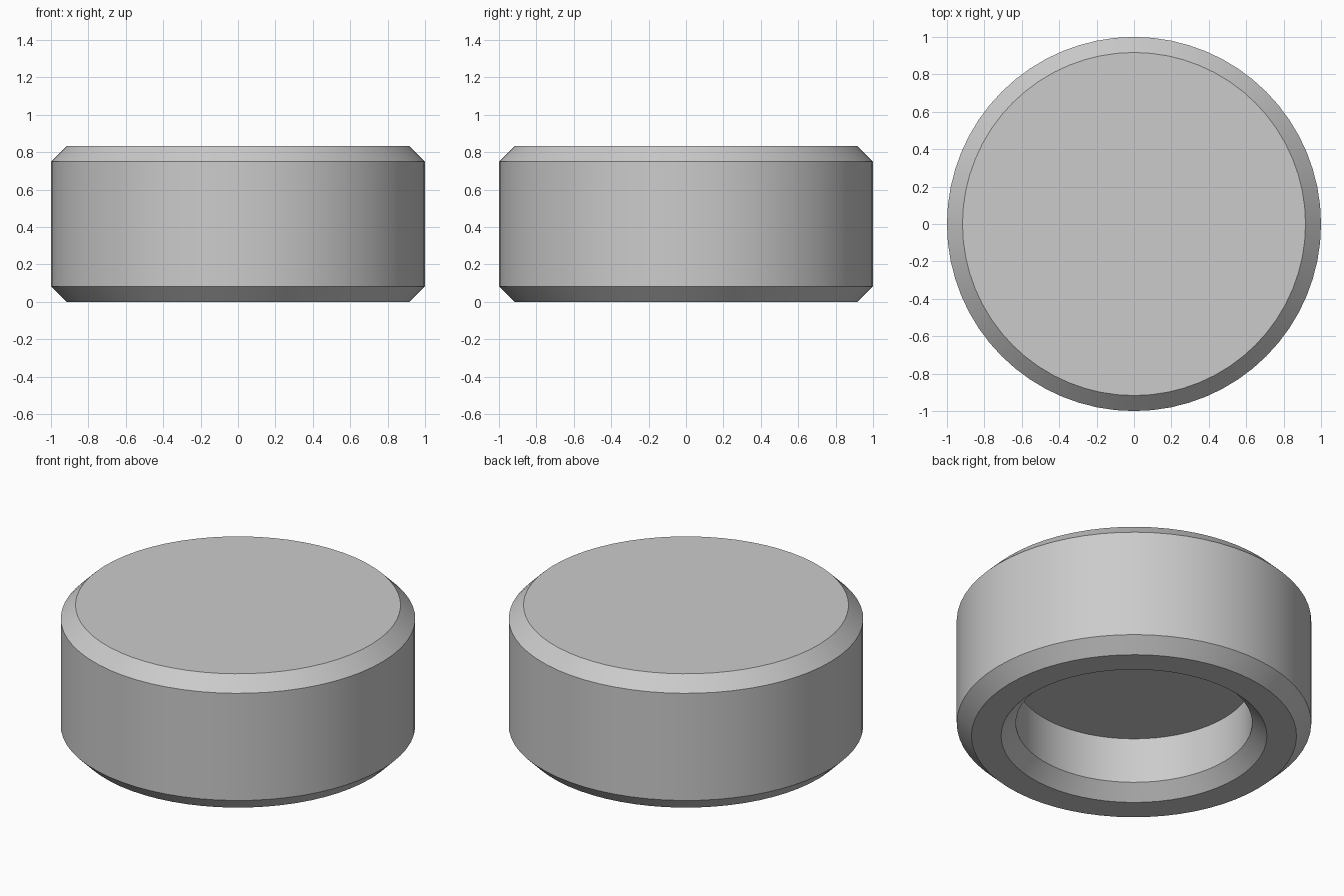
import bpy
import bmesh
from math import cos, sin, tau

SEGMENTS = 64

cube = bpy.data.objects.get("Cube")
if cube:
    bpy.data.objects.remove(cube, do_unlink=True)

# Plain grey material
grey = bpy.data.materials.new("plain grey")
grey.use_nodes = True
colour = (0.6, 0.6, 0.6, 1)
grey.diffuse_color = colour
grey.node_tree.nodes["Principled BSDF"].inputs["Base Color"].default_value = colour

# Cross-section (radius, height): recess ceiling, recess wall, bevelled rim, side, top
CHAMFER = 0.083
HEIGHT = 0.833
RECESS = 0.667
profile = [
    (RECESS, 0.366),
    (RECESS, CHAMFER),
    (RECESS + CHAMFER, 0),
    (1 - CHAMFER, 0),
    (1, CHAMFER),
    (1, HEIGHT - CHAMFER),
    (1 - CHAMFER, HEIGHT),
]


def lathe(name, points, material):
    """Turn an open profile around z and close both ends with flat discs."""
    bm = bmesh.new()
    rings = [
        [bm.verts.new((r * cos(tau * i / SEGMENTS), r * sin(tau * i / SEGMENTS), z))
         for i in range(SEGMENTS)]
        for r, z in points
    ]
    for low, high in zip(rings, rings[1:]):
        for i in range(SEGMENTS):
            j = (i + 1) % SEGMENTS
            bm.faces.new((low[i], low[j], high[j], high[i]))
    bm.faces.new(rings[0][::-1])
    bm.faces.new(rings[-1])
    bmesh.ops.recalc_face_normals(bm, faces=bm.faces)
    mesh = bpy.data.meshes.new(name)
    bm.to_mesh(mesh)
    bm.free()
    mesh.materials.append(material)
    obj = bpy.data.objects.new(name, mesh)
    bpy.context.collection.objects.link(obj)
    return obj


# Round foot with a bevelled recess underneath
foot = lathe("round_foot", profile, grey)
bpy.ops.object.select_all(action="DESELECT")
foot.select_set(True)
bpy.context.view_layer.objects.active = foot
bpy.ops.object.shade_smooth_by_angle(angle=0.5)
